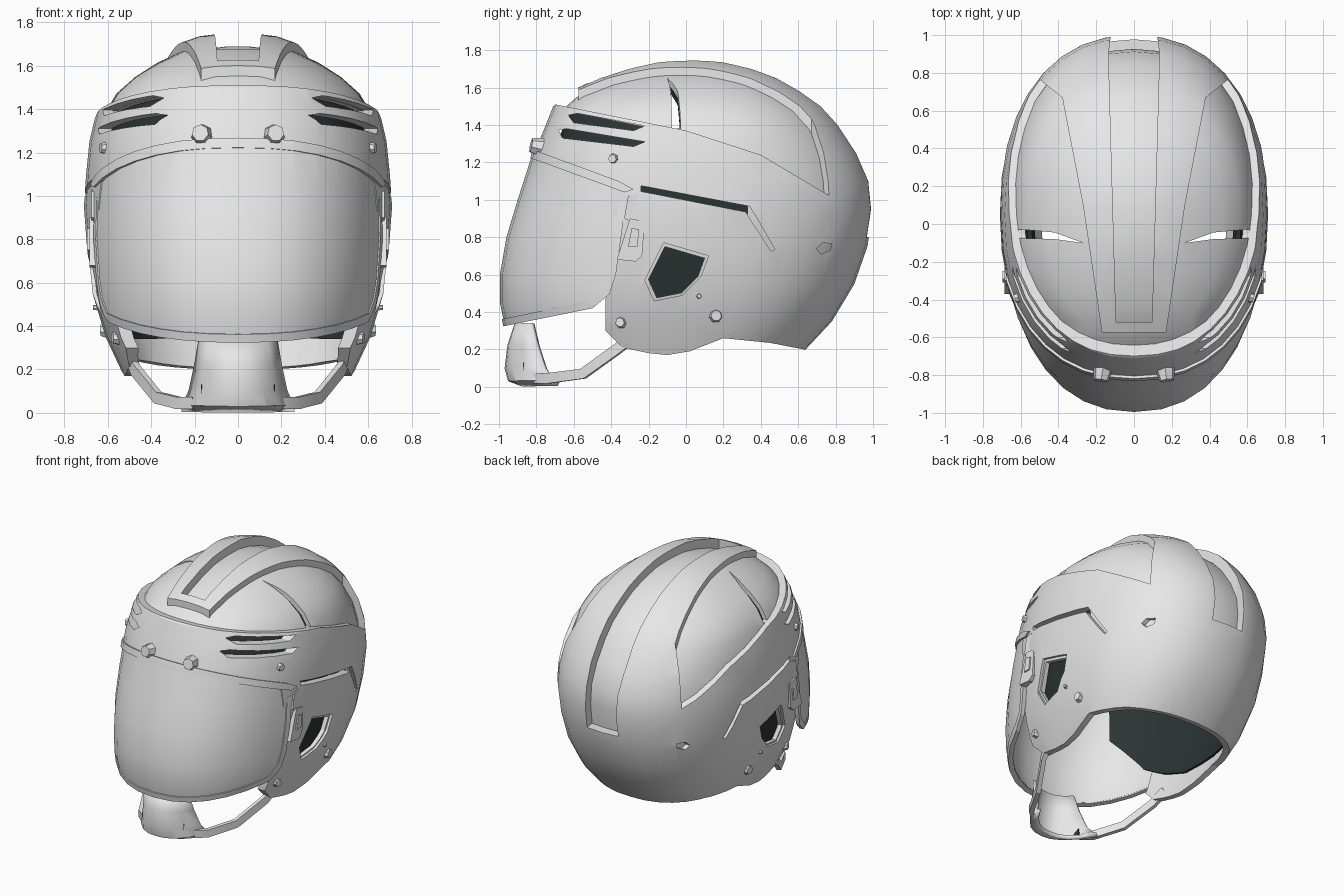
import bpy, bmesh, math
from mathutils import Vector

if "Cube" in bpy.data.objects:
    bpy.data.objects.remove(bpy.data.objects["Cube"])


def material(name, rgb):
    m = bpy.data.materials.new(name)
    m.diffuse_color = (*rgb, 1)
    m.use_nodes = True
    m.node_tree.nodes["Principled BSDF"].inputs["Base Color"].default_value = m.diffuse_color
    return m


GREY = material("light grey", (0.8, 0.8, 0.8))
DARK = material("dark slate", (0.023, 0.034, 0.032))

# height, half width, front y, back y
HEAD = [(0.10, .50, -.80, .55), (0.20, .54, -.82, .64), (0.35, .61, -.86, .78),
        (0.55, .67, -.88, .90), (0.75, .695, -.87, .97), (0.95, .71, -.86, 1.0),
        (1.10, .70, -.85, .985), (1.25, .685, -.81, .92), (1.40, .65, -.75, .82),
        (1.50, .59, -.71, .73), (1.58, .50, -.62, .62), (1.65, .39, -.47, .50),
        (1.70, .28, -.32, .37), (1.735, .18, -.18, .23), (1.75, .06, -.04, .10)]
VISOR = [(0.25, .635, -.955, .9), (0.33, .65, -.97, .9), (0.45, .68, -.995, .9),
         (0.60, .69, -.995, .9), (0.80, .70, -.96, .9), (1.00, .695, -.90, .9),
         (1.25, .68, -.82, .9), (1.45, .65, -.76, .9)]
CY, EXP = 0.05, 2.25


def finish(name, bm, mat):
    bmesh.ops.recalc_face_normals(bm, faces=bm.faces)
    me = bpy.data.meshes.new(name)
    bm.to_mesh(me)
    bm.free()
    ob = bpy.data.objects.new(name, me)
    bpy.context.collection.objects.link(ob)
    if mat:
        me.materials.append(mat)
    return ob


def tub(name, table, inset, mat=None, drop=0.0, n=36):
    """Closed egg-shaped solid from a table of rings."""
    bm, s, rings = bmesh.new(), 1 - inset / 0.75, []
    for k, (z, w, yf, yb) in enumerate(table):
        z = z if z < 0.95 else 0.95 + (z - 0.95) * s
        z -= drop if k == 0 else 0
        ring = []
        for i in range(n):
            a = math.tau * i / n
            c, q = math.cos(a), math.sin(a)
            x = math.copysign(abs(c) ** (2 / EXP), c) * w * s
            y = math.copysign(abs(q) ** (2 / EXP), q)
            y = CY + y * s * ((yb - CY) if y > 0 else (CY - yf))
            ring.append(bm.verts.new((x, y, z)))
        rings.append(ring)
    for a, b in zip(rings, rings[1:]):
        for i in range(n):
            j = (i + 1) % n
            bm.faces.new((a[i], a[j], b[j], b[i]))
    bm.faces.new(rings[0])
    bm.faces.new(rings[-1])
    return finish(name, bm, mat)


def prism(poly, lo=-1.5, hi=1.5, axis='x', name="cutter", mat=None):
    """Side outline (y, z) pushed along x, or plan outline (x, y) pushed along z."""
    bm = bmesh.new()
    ends = []
    for h in (lo, hi):
        ends.append([bm.verts.new((h, a, b) if axis == 'x' else (a, b, h)) for a, b in poly])
    n = len(poly)
    for i in range(n):
        j = (i + 1) % n
        bm.faces.new((ends[0][i], ends[0][j], ends[1][j], ends[1][i]))
    bm.faces.new(ends[0])
    bm.faces.new(ends[1])
    return finish(name, bm, mat)


def boolean(ob, cutter, op='DIFFERENCE'):
    m = ob.modifiers.new("cut", 'BOOLEAN')
    m.operation, m.solver, m.object = op, 'EXACT', cutter
    bpy.context.view_layer.objects.active = ob
    bpy.ops.object.modifier_apply(modifier=m.name)
    bpy.data.objects.remove(cutter)


def panel(name, table, inset, thick, outline, mat=GREY):
    """Curved sheet trimmed to a side outline."""
    ob = tub(name, table, inset, mat)
    boolean(ob, tub("inner", table, inset + thick, drop=0.05))
    boolean(ob, prism(outline), 'INTERSECT')
    return ob


def scaled(poly, f):
    cy, cz = (sum(p[k] for p in poly) / len(poly) for k in (0, 1))
    return [(cy + (y - cy) * f, cz + (z - cz) * f) for y, z in poly]


def surf_x(y, z):
    """Half width of the helmet at a given y and z."""
    for a, b in zip(HEAD, HEAD[1:]):
        if a[0] <= z <= b[0]:
            t = (z - a[0]) / (b[0] - a[0])
            w, yf, yb = (a[k] + (b[k] - a[k]) * t for k in (1, 2, 3))
            r = (y - CY) / ((yb if y > CY else yf) - CY)
            return w * (1 - r ** EXP) ** (1 / EXP)


# main shell with ear lobes and brow
shell = panel("outer_shell", HEAD, 0, 0.06, [
    (-1.2, 1.36), (-.8, 1.23), (-.40, 1.09), (-.385, .9), (-.40, .6),
    (-.43, .47), (-.43, .30), (-.34, .21), (-.2, .18), (-.1, .17), (.02, .19), (.2, .26),
    (.45, .235), (.63, .2), (1.2, .16), (1.2, 2), (-1.2, 2)])

# recessed crown lobes and the front ledge
for s in (1, -1):
    lobe = prism([(-.01 * s, -.95), (-.01 * s, -.575), (.17 * s, -.575), (.24 * s, -.1),
                  (.27 * s, .1), (.38 * s, .67), (.53 * s, .79), (.95 * s, .79),
                  (.95 * s, -.95)], 0.9, 2.1, 'z')
    boolean(lobe, prism([(-1.2, 1.57), (-.7, 1.51), (-.2, 1.41), (0, 1.37), (.4, 1.24),
                         (.77, 1.02), (.83, 1.2), (.83, 2), (-1.2, 2)]), 'INTERSECT')
    boolean(shell, lobe)

# vents, ear holes and side slots
EAR = [(-.12, .77), (.12, .70), (.08, .59), (-.02, .49), (-.17, .46), (-.22, .57)]
DIMPLE = [(.70, .74), (.73, .77), (.78, .765), (.77, .73), (.72, .71)]
CUTS = [
    EAR, DIMPLE,
    [(-.63, 1.452), (-.58, 1.462), (-.22, 1.395), (-.28, 1.370), (-.60, 1.412)],
    [(-.68, 1.372), (-.64, 1.38), (-.22, 1.31), (-.28, 1.285), (-.66, 1.33)],
    [(-.24, 1.045), (.32, .935), (.36, .87), (.455, .725), (.475, .735), (.38, .90),
     (.34, .965), (-.24, 1.075)],
]
for c in CUTS:
    boolean(shell, prism(c))

# inset crown with tapering see-through slits, and the dark lining
crown = panel("crown", HEAD, 0.038, 0.03, [
    (-1.2, 1.50), (-.7, 1.485), (-.2, 1.385), (0, 1.345), (.4, 1.21), (.7, 1.0),
    (1.2, 1.0), (1.2, 2), (-1.2, 2)])
lining = panel("inner_lining", HEAD, 0.076, 0.02, [
    (-.46, .50), (-.3, .41), (-.1, .34), (.5, .34), (1.2, .38), (1.2, 2), (-1.2, 2),
    (-1.2, 1.40), (-.65, 1.2), (-.65, .75)], DARK)
for ob in (crown, lining):
    for s in (1, -1):
        boolean(ob, prism([(s * .75, -.015), (s * .42, -.045), (s * .27, -.10),
                           (s * .42, -.08), (s * .75, -.07)], 1.38, 2.0, 'z'))

# central channel over the top and down the back
CHANNEL = [(-.095, -.52), (.095, -.52), (.135, .9), (.11, 1.1), (-.11, 1.1), (-.135, .9)]
for ob in (shell, crown):
    boolean(ob, prism(CHANNEL, 0.80, 2.1, 'z'))
floor = panel("channel_floor", HEAD, 0.058, 0.015, [
    (-.60, 1.3), (.3, 1.3), (.3, .77), (1.2, .77), (1.2, 2), (-.60, 2)])
boolean(floor, prism([(-.15, -.58), (.15, -.58), (.16, 1.1), (-.16, 1.1)], 0.5, 2.2, 'z'),
        'INTERSECT')

# bevelled ear rim, dimple floor and groove floor
rim = panel("ear_rim", HEAD, 0.02, 0.035, scaled(EAR, 1.08))
boolean(rim, prism(scaled(EAR, .88)))
panel("rear_dimple", HEAD, 0.025, 0.02, scaled(DIMPLE, 1.3))
panel("slot_floor", HEAD, 0.03, 0.02, [(.33, .99), (.33, .90), (.44, .70), (.50, .72), (.40, .92)])

# lip below the brow
panel("brow_lip", HEAD, -0.012, 0.055, [
    (-1.1, 1.31), (-.8, 1.212), (-.33, 1.04), (-.28, 1.055), (-.36, 1.10), (-.8, 1.262),
    (-1.1, 1.36)])

# visor and its raised edge
panel("visor", VISOR, 0, 0.025, [
    (-1.1, .31), (-.97, .33), (-.5, .43), (-.42, .5), (-.385, .6), (-.35, .85), (-.33, .99),
    (-.36, 1.065), (-.83, 1.24), (-1.1, 1.34)])
panel("visor_edge", VISOR, -0.006, 0.03, [
    (-1.1, .30), (-.97, .325), (-.5, .42), (-.41, .495), (-.375, .6), (-.34, .85),
    (-.325, 1.0), (-.36, .99), (-.375, .85), (-.41, .61), (-.44, .525), (-.51, .46),
    (-.97, .365), (-1.1, .34)])


def bolt(name, loc, r, depth, axis):
    bpy.ops.mesh.primitive_cone_add(vertices=7, radius1=r, radius2=r * 0.75, depth=depth,
                                    location=loc)
    ob = bpy.context.object
    ob.name = name
    ob.rotation_euler = Vector(axis).to_track_quat('Z', 'Y').to_euler()
    ob.data.materials.append(GREY)


def strap(name, pts, w, h):
    """Flat bar swept along a path."""
    bm, prev = bmesh.new(), None
    pts = [Vector(p) for p in pts]
    for i, p in enumerate(pts):
        d = pts[min(i + 1, len(pts) - 1)] - pts[max(i - 1, 0)]
        side = d.cross(Vector((0, 0, 1))).normalized()
        up = side.cross(d).normalized()
        sec = [bm.verts.new(p + side * a * w + up * b * h)
               for a, b in ((-.5, -.5), (.5, -.5), (.5, .5), (-.5, .5))]
        if prev:
            for k in range(4):
                bm.faces.new((prev[k], prev[(k + 1) % 4], sec[(k + 1) % 4], sec[k]))
        else:
            bm.faces.new(sec)
        prev = sec
    bm.faces.new(prev)
    finish(name, bm, GREY)


for s, tag in ((1, "right"), (-1, "left")):
    # bolts
    bolt("front_bolt_" + tag, (s * .17, -.80, 1.285), .052, .06, (s * .15, -1, .2))
    for y, z, r in ((.16, .38, .038), (-.35, .345, .033), (-.39, 1.22, .03), (.07, .485, .015)):
        bolt("side_bolt_" + tag, (s * (surf_x(y, z) + .002), y, z), r, .03, (s, y * .8, 0))
    # visor hinge bracket
    for poly, x in (([(-.30, .90), (-.22, .885), (-.235, .70), (-.27, .67), (-.37, .68)], .685),
                    ([(-.31, 1.02), (-.26, 1.03), (-.24, .95), (-.29, .88), (-.33, .90)], .675),
                    ([(-.29, .85), (-.25, .84), (-.26, .75), (-.31, .75)], .695)):
        prism(poly, min(s * .62, s * x), max(s * .62, s * x), 'x', "hinge_bracket_" + tag, GREY)
    # chin arm and dark pad inside the chin cup
    strap("chin_arm_" + tag, [(s * .2, -.80, .045), (s * .27, -.74, .045), (s * .37, -.55, .07),
                              (s * .475, -.37, .20), (s * .50, -.28, .27)], .03, .055)
    strap("chin_pad_" + tag, [(s * .165, -.87, .08), (s * .185, -.79, .08)], .008, .10)
    bpy.data.objects["chin_pad_" + tag].data.materials[0] = DARK

# chin cup
bm = bmesh.new()
rows = []
for z, w, yf, ys in ((.34, .17, -.90, -.82), (.22, .19, -.94, -.79), (.10, .215, -.955, -.75),
                     (.04, .25, -.94, -.72), (.015, .25, -.87, -.68)):
    rows.append([bm.verts.new((w * t / 4, yf + (ys - yf) * abs(t / 4) ** 2.5, z))
                 for t in range(-4, 5)])
for a, b in zip(rows, rows[1:]):
    for i in range(8):
        bm.faces.new((a[i], a[i + 1], b[i + 1], b[i]))
cup = finish("chin_cup", bm, GREY)
mod = cup.modifiers.new("thickness", 'SOLIDIFY')
mod.thickness, mod.offset = 0.03, 0

# smooth curves, sharp creases
for ob in bpy.data.objects:
    ob.select_set(True)
bpy.context.view_layer.objects.active = shell
bpy.ops.object.shade_smooth_by_angle(angle=math.radians(22))
